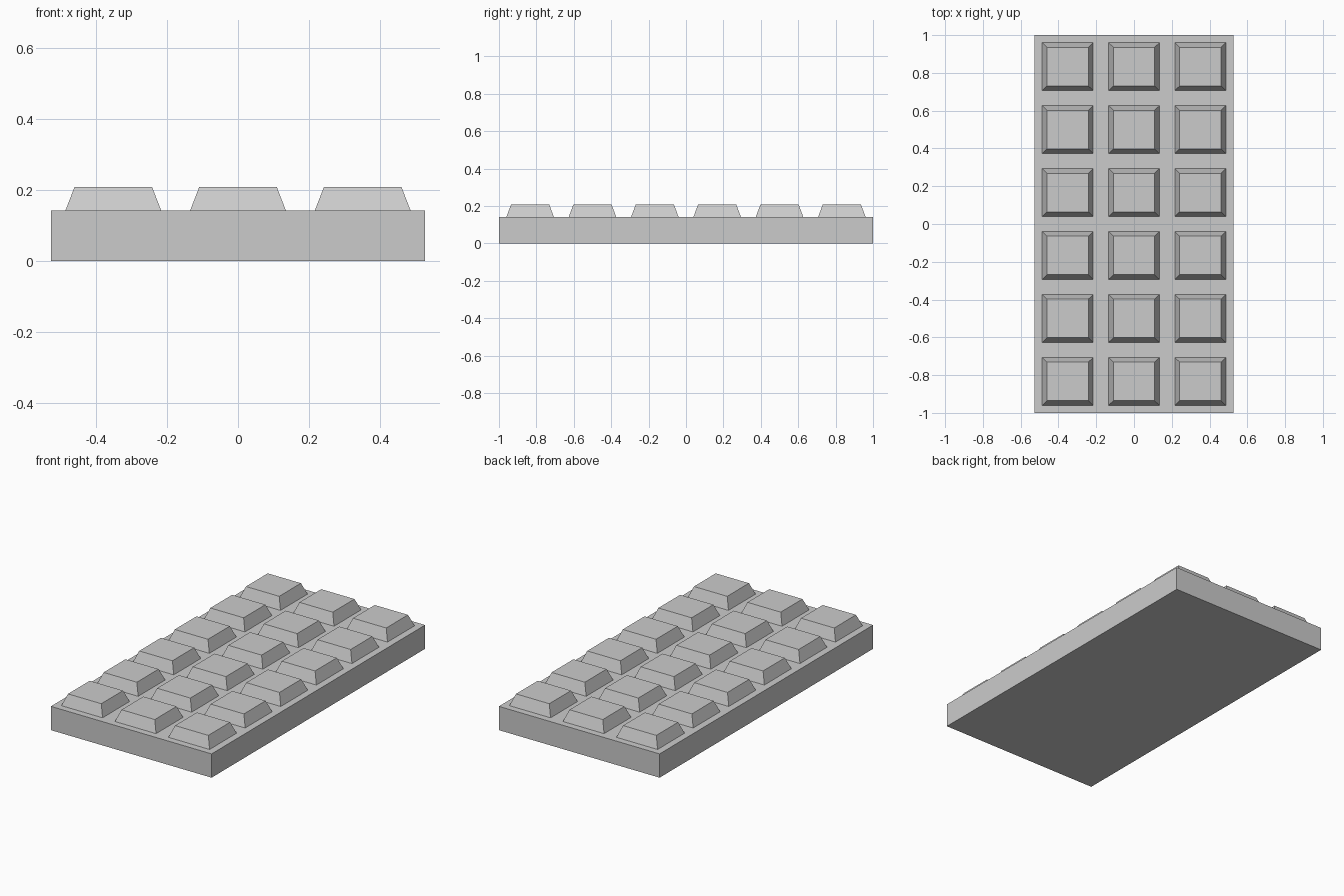
import bpy
import bmesh

cube = bpy.data.objects.get("Cube")
if cube:
    bpy.data.objects.remove(cube, do_unlink=True)

grey = bpy.data.materials.new("plain grey")
grey.use_nodes = True
colour = (0.6, 0.6, 0.6, 1)
grey.diffuse_color = colour
grey.node_tree.nodes["Principled BSDF"].inputs["Base Color"].default_value = colour

SLAB_TOP = 0.141
BLOCK_TOP = 0.208


def tapered_box(name, centre, base, top, z0, z1):
    """Box from z0 to z1 whose half sizes go from base to top."""
    bm = bmesh.new()
    bmesh.ops.create_cube(bm, size=2)
    for v in bm.verts:
        half, z = (top, z1) if v.co.z > 0 else (base, z0)
        v.co = (v.co.x * half[0], v.co.y * half[1], z)
    mesh = bpy.data.meshes.new(name)
    bm.to_mesh(mesh)
    bm.free()
    mesh.materials.append(grey)
    obj = bpy.data.objects.new(name, mesh)
    obj.location = (*centre, 0)
    bpy.context.collection.objects.link(obj)
    return obj


# Flat slab
slab = (0.527, 1.0)
tapered_box("slab", (0, 0), slab, slab, 0, SLAB_TOP)

# Grid of bevelled blocks, three across and six along
for col in range(3):
    for row in range(6):
        centre = ((col - 1) * 0.351, (row - 2.5) / 3)
        tapered_box(f"block_{row + 1}_{col + 1}", centre,
                    (0.135, 0.127), (0.109, 0.102), SLAB_TOP, BLOCK_TOP)
